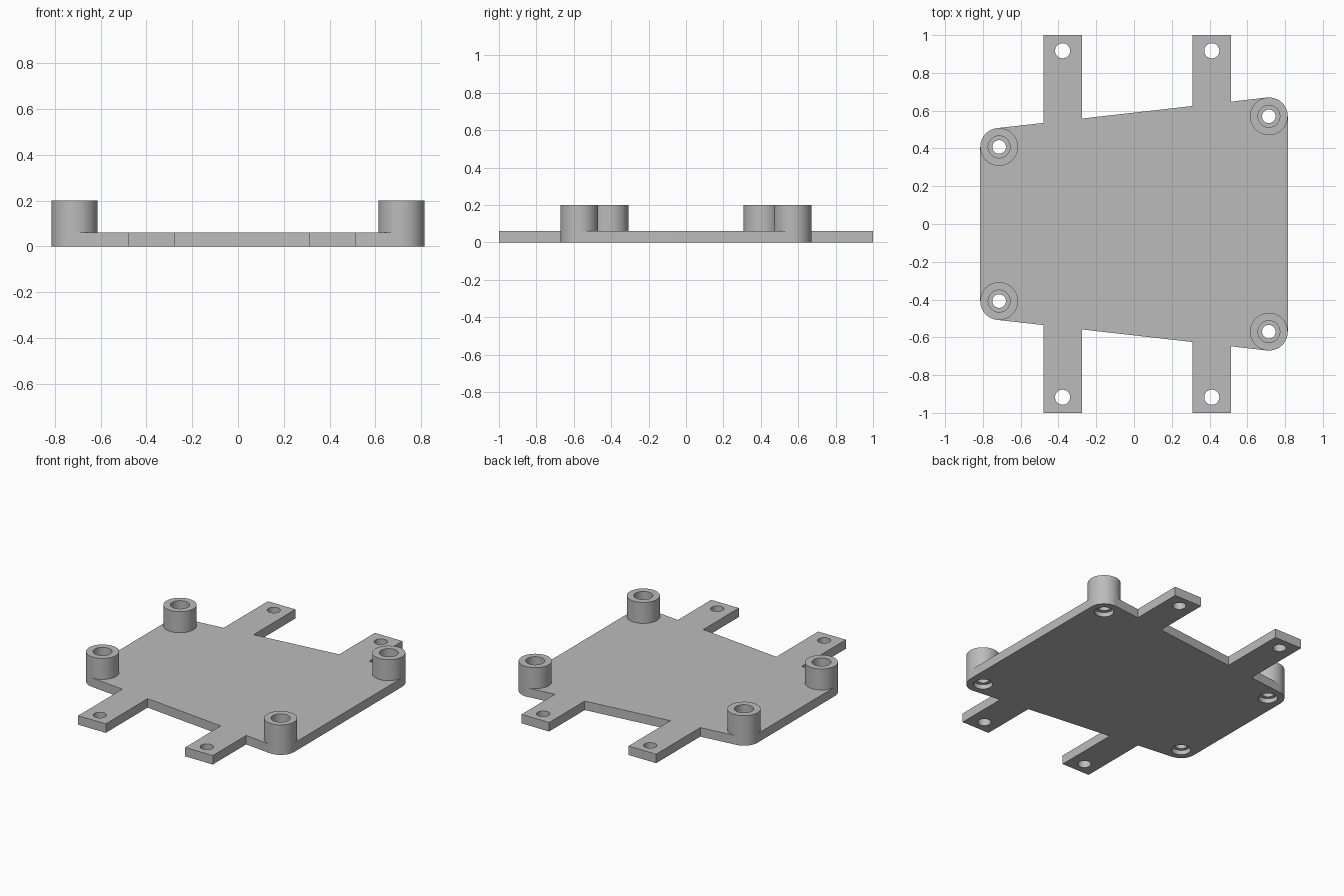
import bpy
import bmesh
import math

cube = bpy.data.objects.get("Cube")
if cube:
    bpy.data.objects.remove(cube, do_unlink=True)

THICK, TOP = 0.06, 0.2
POST_R, BORE_R, HOLE_R, ARM_HOLE_R = 0.1, 0.058, 0.036, 0.04
POST_X, LEFT_Y, RIGHT_Y = 0.714, 0.408, 0.57
ARMS, ARM_HALF, ARM_HOLE_Y = (0.412, -0.378), 0.102, 0.917
SLOPE = math.atan2(RIGHT_Y - LEFT_Y, 2 * POST_X)
SEGMENTS = 64

grey = bpy.data.materials.new("matte grey")
grey.use_nodes = True
colour = (0.5, 0.5, 0.5, 1)
grey.diffuse_color = colour
grey.node_tree.nodes["Principled BSDF"].inputs["Base Color"].default_value = colour


def arc(x, y, radius, start, end, steps):
    angles = [start + (end - start) * i / steps for i in range(steps + 1)]
    return [(x + radius * math.cos(a), y + radius * math.sin(a)) for a in angles]


def edge_y(x):
    """Height of the sloping plate edge at x."""
    return (LEFT_Y + RIGHT_Y) / 2 + x * math.tan(SLOPE) + POST_R / math.cos(SLOPE)


def add_object(name, mesh):
    obj = bpy.data.objects.new(name, mesh)
    bpy.context.collection.objects.link(obj)
    mesh.materials.clear()
    mesh.materials.append(grey)
    bpy.ops.object.select_all(action='DESELECT')
    obj.select_set(True)
    bpy.context.view_layer.objects.active = obj
    bpy.ops.object.shade_smooth_by_angle(angle=math.radians(30))
    return obj


# Plate outline: rounded corners and two arms, mirrored front to back
half = arc(POST_X, RIGHT_Y, POST_R, 0, math.pi / 2 + SLOPE, 20)
for x in ARMS:
    a, b = x + ARM_HALF, x - ARM_HALF
    half += [(a, edge_y(a)), (a, 1), (b, 1), (b, edge_y(b))]
half += arc(-POST_X, LEFT_Y, POST_R, math.pi / 2 + SLOPE, math.pi, 20)
outline = half + [(x, -y) for x, y in reversed(half)]

# Holes through the plate
posts = [(x, s * y) for x, y in ((POST_X, RIGHT_Y), (-POST_X, LEFT_Y)) for s in (1, -1)]
loops = [outline]
loops += [arc(x, y, BORE_R, 0, math.tau, SEGMENTS)[:-1] for x, y in posts]
loops += [arc(x, s * ARM_HOLE_Y, ARM_HOLE_R, 0, math.tau, SEGMENTS)[:-1]
          for x in ARMS for s in (1, -1)]

curve = bpy.data.curves.new("plate_profile", 'CURVE')
curve.dimensions = '2D'
curve.fill_mode = 'BOTH'
curve.extrude = THICK / 2
for loop in loops:
    spline = curve.splines.new('POLY')
    spline.points.add(len(loop) - 1)
    for point, (x, y) in zip(spline.points, loop):
        point.co = (x, y, 0, 1)
    spline.use_cyclic_u = True
profile = bpy.data.objects.new("plate_profile", curve)
bpy.context.collection.objects.link(profile)
bpy.context.view_layer.update()
evaluated = profile.evaluated_get(bpy.context.evaluated_depsgraph_get())
mesh = bpy.data.meshes.new_from_object(evaluated)
bpy.data.objects.remove(profile, do_unlink=True)
bm = bmesh.new()
bm.from_mesh(mesh)
bmesh.ops.translate(bm, verts=bm.verts, vec=(0, 0, THICK / 2))
bmesh.ops.remove_doubles(bm, verts=bm.verts, dist=0.0001)
bmesh.ops.recalc_face_normals(bm, faces=bm.faces)
bm.to_mesh(mesh)
bm.free()
add_object("mounting_plate", mesh)

# Standoff posts: lathed tubes with a narrow throat and wide ends
section = [(POST_R, THICK), (POST_R, TOP), (BORE_R, TOP), (BORE_R, 0.1),
           (HOLE_R, 0.1), (HOLE_R, 0.03), (BORE_R, 0.03), (BORE_R, THICK)]
names = ("back_left_post", "front_left_post", "back_right_post", "front_right_post")
for name, (x, y) in zip(names, posts):
    bm = bmesh.new()
    rings = [[bm.verts.new((px, py, z)) for px, py in arc(0, 0, r, 0, math.tau, SEGMENTS)[:-1]]
             for r, z in section]
    for lower, upper in zip(rings, rings[1:]):
        for i in range(SEGMENTS):
            j = (i + 1) % SEGMENTS
            bm.faces.new((lower[i], lower[j], upper[j], upper[i]))
    mesh = bpy.data.meshes.new(name)
    bm.to_mesh(mesh)
    bm.free()
    add_object(name, mesh).location = (x, y, 0)
